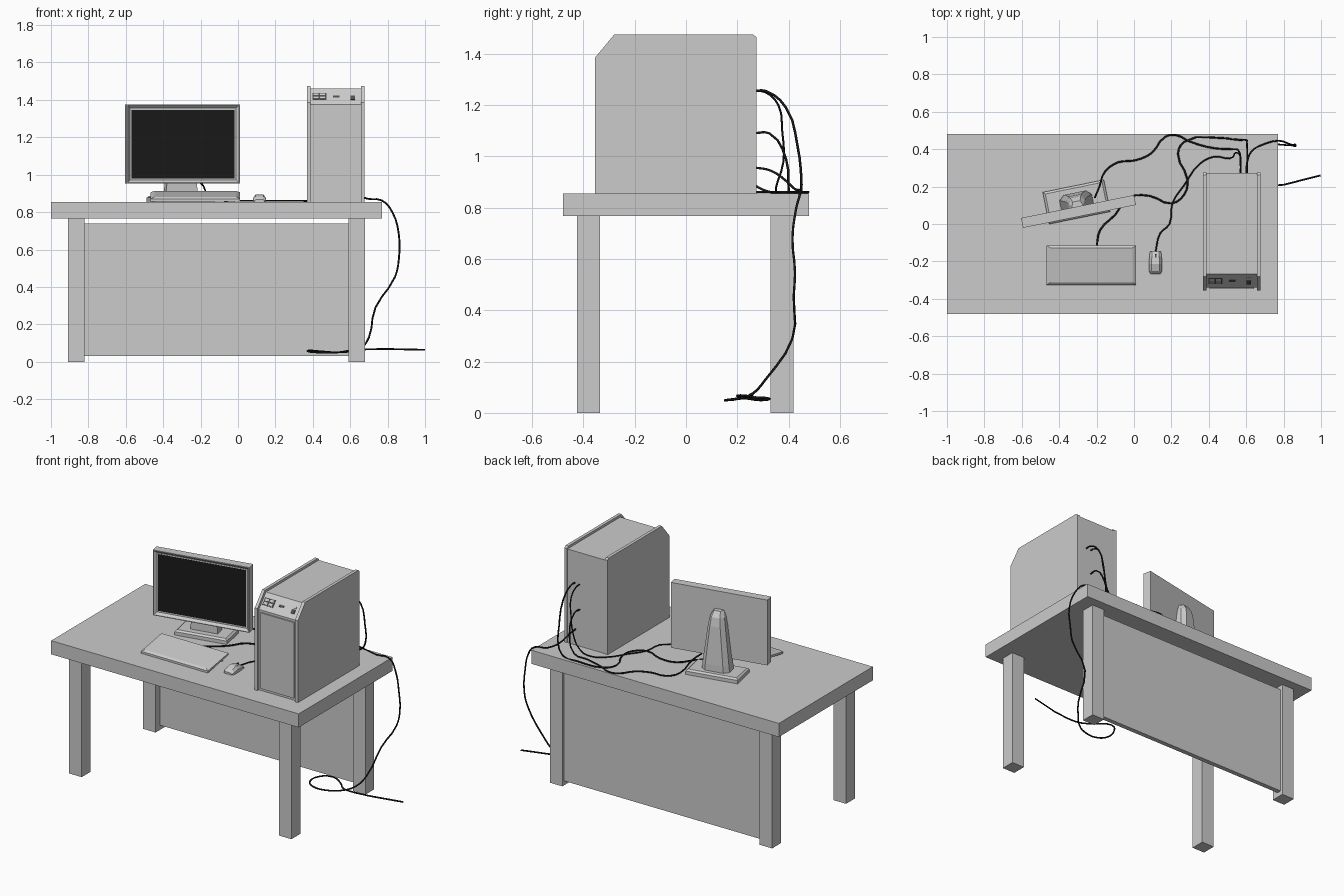
import bpy, bmesh, math
from mathutils import Matrix, Vector


def material(name, c):
    m = bpy.data.materials.new(name)
    m.diffuse_color = (c, c, c, 1)
    return m


BLACK = material("black", 0.01)
DARK = material("dark_grey", 0.08)


def finish(name, bm, mat=None):
    bmesh.ops.recalc_face_normals(bm, faces=bm.faces)
    me = bpy.data.meshes.new(name)
    bm.to_mesh(me)
    bm.free()
    ob = bpy.data.objects.new(name, me)
    bpy.context.collection.objects.link(ob)
    if mat:
        me.materials.append(mat)
    return ob


def loft(name, rings, mat=None):
    """Skin a list of equal-length closed rings and cap both ends."""
    bm = bmesh.new()
    vs = [[bm.verts.new(p) for p in r] for r in rings]
    n = len(vs[0])
    for a, b in zip(vs, vs[1:]):
        for i in range(n):
            bm.faces.new((a[i], a[(i + 1) % n], b[(i + 1) % n], b[i]))
    bm.faces.new(vs[0])
    bm.faces.new(vs[-1])
    return finish(name, bm, mat)


def box(name, x0, x1, y0, y1, z0, z1, mat=None):
    return loft(name, [[(x0, y0, z), (x1, y0, z), (x1, y1, z), (x0, y1, z)] for z in (z0, z1)], mat)


def side_prism(name, x0, x1, profile, mat=None):
    return loft(name, [[(x, y, z) for y, z in profile] for x in (x0, x1)], mat)


def cable(name, pts, r):
    cu = bpy.data.curves.new(name, 'CURVE')
    cu.dimensions = '3D'
    cu.bevel_depth = r
    cu.bevel_resolution = 1
    cu.use_fill_caps = True
    cu.resolution_u = 3
    sp = cu.splines.new('BEZIER')
    sp.bezier_points.add(len(pts) - 1)
    for bp, p in zip(sp.bezier_points, pts):
        bp.co = p
        bp.handle_left_type = bp.handle_right_type = 'AUTO'
    cu.materials.append(BLACK)
    bpy.context.collection.objects.link(bpy.data.objects.new(name, cu))


# Desk: top, four legs, back panel
T = 0.855
box("desk_top", -1, 0.77, -0.48, 0.48, 0.767, T)
for sx, x in (("left", -0.91), ("right", 0.59)):
    for sy, y in (("front", -0.425), ("back", 0.33)):
        box(f"{sy}_{sx}_leg", x, x + 0.09, y, y + 0.09, 0, 0.767)
box("desk_back_panel", -0.82, 0.59, 0.375, 0.405, 0.03, 0.738)

# Monitor, built in local space and turned
PLACE = Matrix.Translation((-0.297, 0.067, 0)) @ Matrix.Rotation(math.radians(11.5), 4, 'Z')
bm = bmesh.new()
bmesh.ops.create_cube(bm, size=1, matrix=Matrix.Translation((0, 0, 1.164)) @ Matrix.Diagonal((0.616, 0.054, 0.422, 1)))
front = [f for f in bm.faces if f.normal.y < -0.9]
bmesh.ops.inset_region(bm, faces=front, thickness=0.006)
bmesh.ops.inset_region(bm, faces=front, thickness=0.021, depth=-0.014)
frame = finish("monitor_frame", bm)
screen = box("monitor_screen", -0.28, 0.28, -0.0145, -0.012, 0.981, 1.347, BLACK)
base = loft("monitor_base", [
    [(-w, v0, z), (w, v0, z), (w, v1, z), (-w, v1, z)]
    for z, w, v0, v1 in ((T, 0.167, -0.035, 0.139), (0.877, 0.167, -0.035, 0.139), (0.887, 0.155, -0.023, 0.127))])
neck = loft("monitor_neck", [
    [(-w, 0.015, z), (w, 0.015, z), (w, b - 0.025, z), (k, b, z), (-k, b, z), (-w, b - 0.025, z)]
    for z, w, k, b in ((0.885, 0.088, 0.06, 0.102), (0.93, 0.084, 0.056, 0.102),
                       (1.17, 0.055, 0.033, 0.088), (1.225, 0.045, 0.028, 0.078), (1.26, 0.03, 0.02, 0.055))])
for ob in (frame, screen, base, neck):
    ob.matrix_world = PLACE

# Computer tower: inner body between two taller side plates
side_prism("tower_body", 0.388, 0.657, [(-0.34, T), (-0.34, 1.375), (-0.268, 1.46), (0.272, 1.46), (0.272, T)])
plate = [(-0.355, T), (-0.355, 1.385), (-0.28, 1.475), (0.262, 1.475), (0.275, 1.465), (0.275, T)]
for side, x in (("left", 0.368), ("right", 0.657)):
    side_prism(f"tower_{side}_plate", x, x + 0.02, plate)
box("tower_front_door", 0.403, 0.642, -0.347, -0.335, 0.87, 1.36)

# Ports and button on the sloping front
slope = math.atan2(0.085, 0.072)


def on_slope(name, x, t, w, h, d, mat=None):
    ob = box(name, -w / 2, w / 2, -h / 2, h / 2, -0.004, d, mat)
    ob.location = (x, -0.34 + 0.072 * t, 1.375 + 0.085 * t)
    ob.rotation_euler = (slope, 0, 0)


on_slope("port_surround", 0.435, 0.5, 0.076, 0.048, 0.002, DARK)
for i, x in enumerate((0.418, 0.452)):
    for j, t in enumerate((0.4, 0.6)):
        on_slope(f"port_{i}_{j}", x, t, 0.026, 0.014, 0.004)
on_slope("card_slot", 0.525, 0.5, 0.034, 0.014, 0.003, DARK)
on_slope("power_button", 0.613, 0.4, 0.024, 0.026, 0.006, DARK)
on_slope("power_light", 0.613, 0.65, 0.024, 0.014, 0.004)

# Keyboard: tilted slab with a chamfered top, on two rear feet
x0, x1, y0, y1 = -0.467, 0.012, -0.325, -0.115


def tilt(d, up):
    q = [(x0 + d, y0 + d * 0.6), (x1 - d, y0 + d * 0.6), (x1 - d, y1 - d * 0.6), (x0 + d, y1 - d * 0.6)]
    return [(x, y, T + 0.002 + (y - y0) / (y1 - y0) * 0.036 + up) for x, y in q]


loft("keyboard", [tilt(0, 0), tilt(0, 0.013), tilt(0.02, 0.022)])
for side, x in (("left", -0.44), ("right", -0.055)):
    box(f"keyboard_{side}_foot", x, x + 0.04, -0.145, -0.13, T, 0.892)

# Mouse: low-poly hump with a scroll wheel
loft("mouse", [
    [(0.115 - w, y, T), (0.115 - w, y, T + h * 0.5), (0.115 - w * 0.6, y, T + h),
     (0.115 + w * 0.6, y, T + h), (0.115 + w, y, T + h * 0.5), (0.115 + w, y, T)]
    for y, w, h in ((-0.266, 0.028, 0.012), (-0.25, 0.035, 0.029), (-0.215, 0.035, 0.039),
                    (-0.175, 0.033, 0.032), (-0.146, 0.029, 0.016))])
box("mouse_wheel", 0.111, 0.119, -0.18, -0.16, T + 0.015, T + 0.035, DARK)

# Cables across the desk
Z = T + 0.006
flat = lambda pts: [(x, y, Z) for x, y in pts]
cable("monitor_cable",
      [(-0.21, 0.14, 0.965), (-0.185, 0.2, 0.94), (-0.155, 0.28, 0.88)]
      + flat([(-0.085, 0.33), (0.005, 0.34), (0.095, 0.38), (0.165, 0.465), (0.225, 0.475), (0.3, 0.44), (0.43, 0.405)])
      + [(0.52, 0.4, 0.87), (0.56, 0.39, 0.99), (0.57, 0.325, 1.09), (0.57, 0.265, 1.09)], 0.005)
cable("keyboard_cable",
      [(-0.2, -0.12, 0.895), (-0.18, -0.03, 0.865)]
      + flat([(-0.1, 0.05), (-0.03, 0.14), (0.085, 0.15), (0.2, 0.11), (0.27, 0.16), (0.285, 0.24),
              (0.235, 0.375), (0.27, 0.44), (0.46, 0.46), (0.56, 0.45)])
      + [(0.595, 0.45, 0.91), (0.603, 0.435, 1.04), (0.605, 0.39, 1.19), (0.605, 0.31, 1.255), (0.605, 0.265, 1.255)], 0.005)
cable("mouse_cable",
      [(0.115, -0.15, 0.866), (0.14, -0.05, Z)]
      + flat([(0.19, 0.0), (0.205, 0.11), (0.27, 0.21), (0.35, 0.32), (0.43, 0.36)])
      + [(0.51, 0.35, 0.875), (0.54, 0.38, 0.98), (0.56, 0.375, 1.1), (0.57, 0.36, 1.2), (0.57, 0.31, 1.25),
         (0.57, 0.265, 1.255)], 0.004)

# Power cable: over the desk edge, down to a loop on the floor
cable("power_cable", [
    (0.6, 0.265, 0.957), (0.605, 0.33, 0.945), (0.63, 0.39, 0.905), (0.69, 0.425, 0.872), (0.77, 0.445, 0.862),
    (0.825, 0.43, 0.8), (0.86, 0.415, 0.68), (0.86, 0.425, 0.55), (0.84, 0.42, 0.455), (0.735, 0.415, 0.29),
    (0.7, 0.31, 0.13), (0.66, 0.26, 0.075), (0.6, 0.2, 0.055), (0.52, 0.16, 0.05), (0.42, 0.16, 0.05),
    (0.375, 0.2, 0.055), (0.385, 0.27, 0.06), (0.45, 0.325, 0.055), (0.53, 0.29, 0.05), (0.6, 0.22, 0.06),
    (0.7, 0.2, 0.067), (0.998, 0.26, 0.064)], 0.005)
